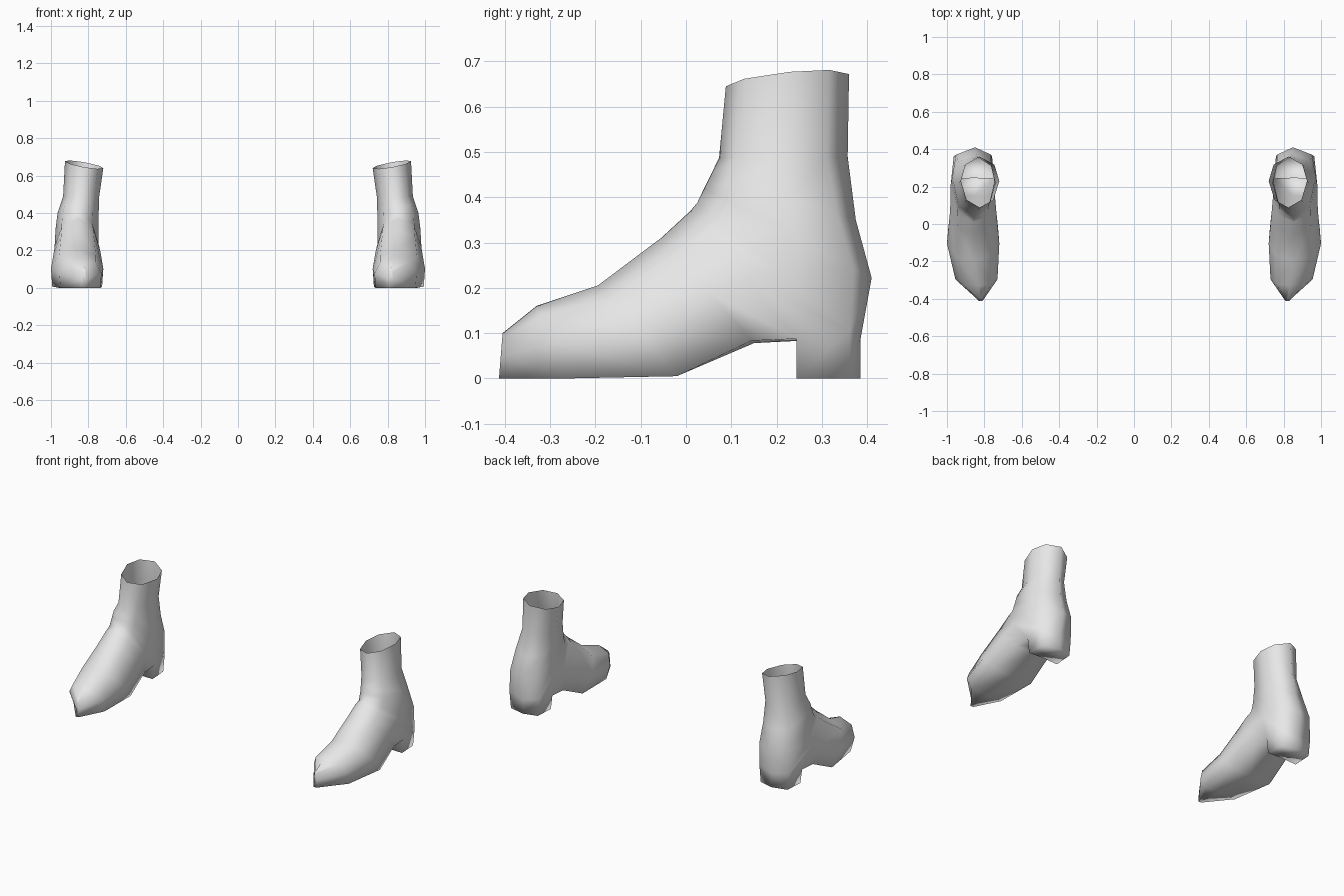
import bpy, bmesh

if "Cube" in bpy.data.objects:
    bpy.data.objects.remove(bpy.data.objects["Cube"])

leather = bpy.data.materials.new("light_grey_leather")
leather.diffuse_color = (0.8, 0.8, 0.8, 1)
leather.use_nodes = True
leather.node_tree.nodes["Principled BSDF"].inputs["Base Color"].default_value = leather.diffuse_color

# Rings from toe to shaft: upper (y, z), lower (y, z), inner x, outer x, centre x, roundness
RINGS = [
    ((-.405, .10), (-.413, .0), .81, .83, .82, 0),
    ((-.33, .16), (-.265, .0), .73, .955, .83, 0),
    ((-.195, .205), (-.02, .005), .72, 1.0, .855, 0),
    ((-.055, .31), (.15, .078), .735, .985, .855, .15),
    ((.01, .37), (.248, .083), .742, .98, .855, .1),
    ((.025, .388), (.385, .085), .745, .98, .855, .4),
    ((.04, .42), (.41, .222), .745, .975, .85, .67),
    ((.055, .45), (.375, .35), .745, .965, .845, .8),
    ((.073, .487), (.357, .49), .742, .935, .835, 1),
    ((.088, .645), (.36, .672), .72, .925, .825, 1),
]


def make_ring(bm, top, low, inner, outer, centre, k, tilt):
    """Eight points: round above, flat or round below."""
    corner_t, corner_w = 1 - .16 * k, .95 - .2 * k
    shape = [(0, 0), (.15, .7), (.52, 1), (corner_t, corner_w), (1, 0),
             (corner_t, -corner_w), (.52, -1), (.15, -.7)]
    ring = []
    for t, w in shape:
        x = centre + w * ((outer - centre) if w > 0 else (centre - inner))
        y = top[0] + t * (low[0] - top[0])
        z = top[1] + t * (low[1] - top[1]) + tilt * (x - centre)
        ring.append(bm.verts.new((x, y, z)))
    return ring


bm = bmesh.new()
rings = [make_ring(bm, *r, tilt=.18 if i == len(RINGS) - 1 else 0)
         for i, r in enumerate(RINGS)]

# Boot skin, open at the top and over the heel block
HEEL = 4
for i, (a, b) in enumerate(zip(rings, rings[1:])):
    for j in range(8):
        if i == HEEL and j in (3, 4):
            continue
        n = (j + 1) % 8
        bm.faces.new((a[j], a[n], b[n], b[j]))
bm.faces.new(rings[0])

# Heel block dropped to the ground
f, g = rings[HEEL], rings[HEEL + 1]
upper = [f[3], f[4], f[5], g[5], g[4], g[3]]
foot = []
for v in upper:
    x = .855 + (v.co.x - .855) * .9
    foot.append(bm.verts.new((x, v.co.y, 0)))
for j in range(6):
    n = (j + 1) % 6
    bm.faces.new((upper[j], upper[n], foot[n], foot[j]))
bm.faces.new(foot)

bmesh.ops.recalc_face_normals(bm, faces=bm.faces[:])
for face in bm.faces:
    face.smooth = True
mesh = bpy.data.meshes.new("boots")
bm.to_mesh(mesh)
bm.free()
mesh.materials.append(leather)

# Mirrored into a pair
boots = bpy.data.objects.new("boots", mesh)
bpy.context.collection.objects.link(boots)
mirror = boots.modifiers.new("pair", 'MIRROR')
mirror.use_axis = (True, False, False)
